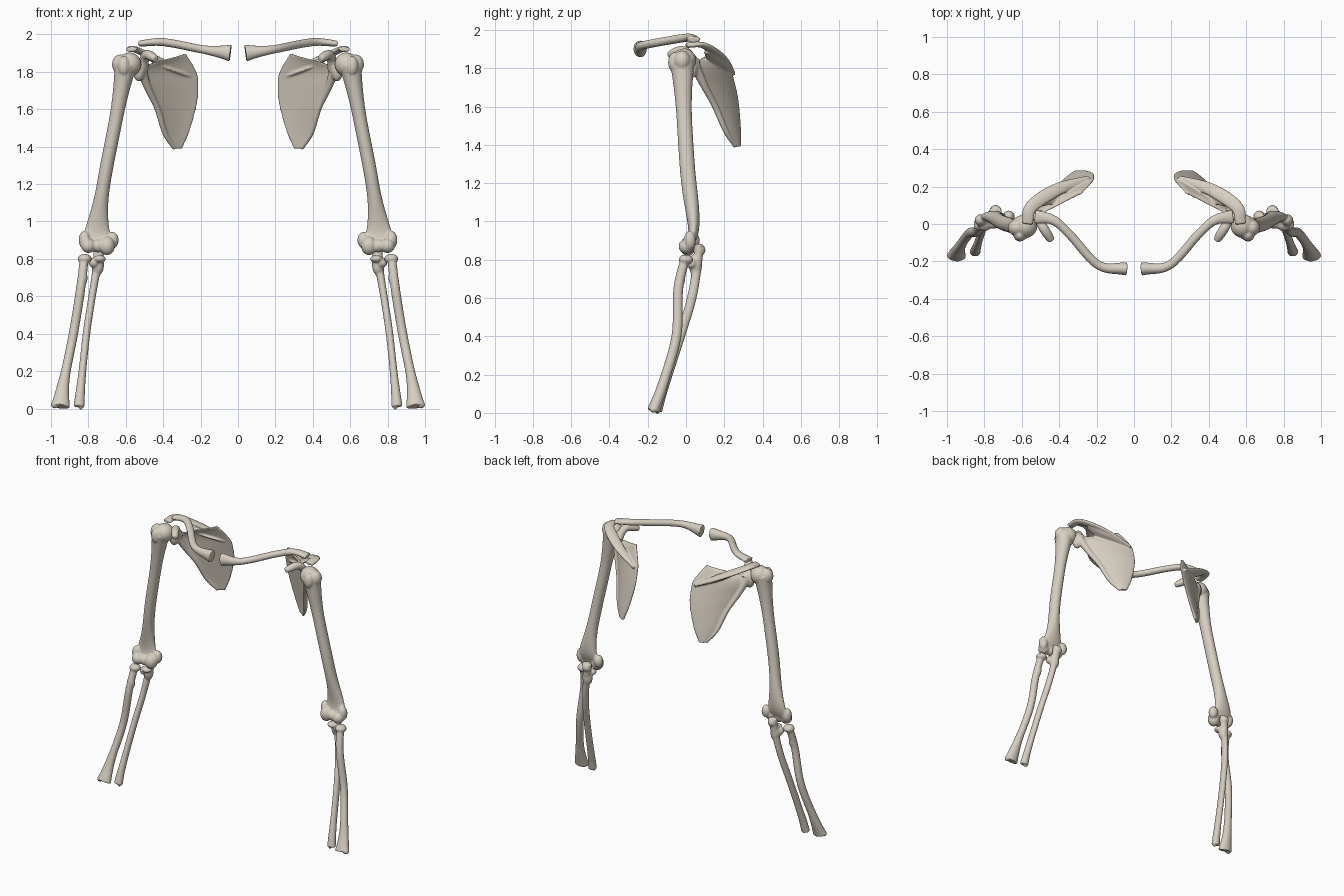
import bpy, bmesh, math
from mathutils import Vector, Matrix

if "Cube" in bpy.data.objects:
    bpy.data.objects.remove(bpy.data.objects["Cube"], do_unlink=True)

bone = bpy.data.materials.new("bone_ivory")
bone.use_nodes = True
bone.diffuse_color = (.68, .62, .53, 1)
bone.node_tree.nodes["Principled BSDF"].inputs["Base Color"].default_value = bone.diffuse_color

ACROSS, BACK, UP = Vector((1, 0, 0)), Vector((0, 1, 0)), Vector((0, 0, 1))
STEPS = 6
SIDES = 24


def spline(points):
    """Smooth curve through a few points of any dimension."""
    knots = [Vector(point) for point in points]
    knots = [2 * knots[0] - knots[1]] + knots + [2 * knots[-1] - knots[-2]]
    curve = []
    for before, start, end, after in zip(knots, knots[1:], knots[2:], knots[3:]):
        slope_in, slope_out = (end - before) / 2, (after - start) / 2
        for step in range(STEPS):
            t = step / STEPS
            ease = t * t * (3 - 2 * t)
            curve.append(start.lerp(end, ease) + slope_in * t * (1 - t) ** 2
                         - slope_out * t * t * (1 - t))
    return curve + [knots[-2]]


def oval(center, half_width, half_depth, bow=0, sharpness=1):
    """Closed cross-section; bow pushes its middle along the depth direction."""
    ring = []
    for i in range(SIDES):
        angle = i * math.tau / SIDES
        across, along = math.cos(angle), math.sin(angle)
        lift = math.copysign(abs(along) ** sharpness, along) + bow * along ** 2
        ring.append(center + half_width * across + half_depth * lift)
    return ring


def loft(mesh, rings):
    """Skin the rings and cap both ends."""
    rows = [[mesh.verts.new(point) for point in ring] for ring in rings]
    for low, high in zip(rows, rows[1:]):
        for i in range(SIDES):
            mesh.faces.new((low[i - 1], low[i], high[i], high[i - 1]))
    mesh.faces.new(rows[0])
    mesh.faces.new(rows[-1])


def tube(mesh, path, width, depth, side=ACROSS, reach=.3):
    """Shaft whose (start, middle, end) half sizes flare over reach at both ends."""
    curve = spline(path)
    lengths = [0]
    for a, b in zip(curve, curve[1:]):
        lengths.append(lengths[-1] + (b - a).length)
    rings = []
    for i, center in enumerate(curve):
        t = lengths[i] / lengths[-1]
        near_start, near_end = max(0, 1 - t / reach) ** 2, max(0, 1 - (1 - t) / reach) ** 2

        def flare(start, middle, end):
            return middle + (start - middle) * near_start + (end - middle) * near_end

        tangent = (curve[min(i + 1, len(curve) - 1)] - curve[max(i - 1, 0)]).normalized()
        u = (side - tangent * side.dot(tangent)).normalized()
        rings.append(oval(center, u * flare(*width), tangent.cross(u) * flare(*depth)))
    loft(mesh, rings)


def knob(mesh, place, radius, stretch=1):
    """Rounded joint surface, stretched upward."""
    matrix = Matrix.Translation(place) @ Matrix.Diagonal((radius, radius, radius * stretch, 1))
    bmesh.ops.create_icosphere(mesh, subdivisions=3, radius=1, matrix=matrix)


def finish(name, mesh):
    """Fuse the overlapping volumes into one smooth bone and mirror it."""
    bmesh.ops.recalc_face_normals(mesh, faces=mesh.faces)
    data = bpy.data.meshes.new(name)
    mesh.to_mesh(data)
    mesh.free()
    data.materials.append(bone)
    data.shade_smooth()
    thing = bpy.data.objects.new(name, data)
    bpy.context.collection.objects.link(thing)
    fuse = thing.modifiers.new("fuse", 'REMESH')
    fuse.mode, fuse.voxel_size, fuse.use_smooth_shade = 'VOXEL', .005, True
    soften = thing.modifiers.new("soften", 'SMOOTH')
    soften.factor, soften.iterations = .5, 7
    mirror = thing.modifiers.new("both_sides", 'MIRROR')
    mirror.use_mirror_merge = False


# Clavicle: S-shaped bar, flared at the breastbone and flat at the shoulder
clavicle = bmesh.new()
tube(clavicle, [(.04, -.24, 1.9), (.19, -.22, 1.92), (.34, -.06, 1.95), (.43, .02, 1.96), (.53, .04, 1.95)],
     width=(.046, .022, .016), depth=(.036, .024, .038), side=UP)
finish("clavicles", clavicle)

# Humerus: shaft flaring into a thin elbow plate
humerus = bmesh.new()
tube(humerus, [(.6, -.02, 1.84), (.65, -.01, 1.56), (.71, .01, 1.25), (.75, .04, .98), (.75, .02, .87)],
     width=(.06, .036, .092), depth=(.066, .04, .018), reach=.34)
# head and tubercles
knob(humerus, (.58, -.01, 1.84), .064)
knob(humerus, (.63, -.02, 1.84), .044, 1.2)
knob(humerus, (.61, -.06, 1.83), .034, 1.6)
# elbow joint surfaces
knob(humerus, (.8, 0, .87), .039)
knob(humerus, (.75, .01, .87), .036)
knob(humerus, (.7, .01, .87), .042, 1.2)
# epicondyles
knob(humerus, (.67, .04, .9), .032, 1.4)
knob(humerus, (.82, .02, .9), .032, 1.6)
finish("humeri", humerus)

# Radius: disc head, tuberosity and broad wrist end
radius_bone = bmesh.new()
tube(radius_bone, [(.82, 0, .82), (.84, -.04, .65), (.88, -.05, .4), (.93, -.12, .15), (.95, -.17, .01)],
     width=(.023, .025, .052), depth=(.024, .026, .034))
knob(radius_bone, (.82, 0, .8), .038, .7)
knob(radius_bone, (.83, -.03, .7), .026, 1.8)
knob(radius_bone, (.98, -.17, .02), .02)
finish("radii", radius_bone)

# Ulna: hooked elbow end, tapering shaft and small wrist knob
ulna = bmesh.new()
tube(ulna, [(.74, .07, .88), (.75, .06, .78), (.78, .03, .6), (.81, -.03, .4), (.84, -.12, .12), (.85, -.15, .01)],
     width=(.034, .02, .03), depth=(.022, .025, .026))
knob(ulna, (.74, .07, .85), .032)
knob(ulna, (.74, .02, .8), .034, .6)
knob(ulna, (.75, .05, .77), .034, 1.8)
knob(ulna, (.77, .03, .78), .028)
knob(ulna, (.84, -.15, .01), .012, 1.4)
finish("ulnae", ulna)


def on_blade(x, z):
    """Point on the slanting plane of the shoulder blade."""
    return Vector((x, .81 - .6 * x - .25 * z, z))


# Scapula: thin bowed plate between inner and outer border points
scapula = bmesh.new()
inner_border = [(.3, 1.39), (.26, 1.48), (.22, 1.62), (.21, 1.72), (.22, 1.8), (.28, 1.9)]
outer_border = [(.34, 1.39), (.39, 1.47), (.43, 1.6), (.48, 1.71), (.52, 1.82), (.3, 1.89)]
sections = []
for inner, outer in zip(spline(inner_border), spline(outer_border)):
    start, end = on_blade(*inner), on_blade(*outer)
    half = (end - start) / 2
    thickness = UP.cross(half).normalized() * .01
    sections.append(oval((start + end) / 2, half, thickness, bow=half.length * 12, sharpness=.5))
loft(scapula, sections)
# thick outer border running up to the socket
tube(scapula, [on_blade(*point) for point in outer_border[:-1]],
     width=(.01, .016, .03), depth=(.01, .016, .03), reach=.5)
knob(scapula, (.53, .03, 1.81), .034, 1.8)
# web of the spine standing off the back
tube(scapula, [(.24, .24, 1.77), (.4, .16, 1.83), (.5, .12, 1.89)],
     width=(.01, .042, .03), depth=(.011, .011, .011), side=BACK, reach=.6)
# ridge of the spine ending in the flat hook over the joint
tube(scapula, [(.24, .25, 1.77), (.42, .18, 1.86), (.55, .09, 1.92), (.57, 0, 1.92)],
     width=(.01, .04, .03), depth=(.011, .016, .014), side=ACROSS + BACK, reach=.7)
# beak pointing forward, with a thick root
tube(scapula, [(.51, .05, 1.82), (.49, -.01, 1.89), (.44, -.09, 1.87)],
     width=(.034, .026, .018), depth=(.034, .025, .016))
finish("scapulae", scapula)
